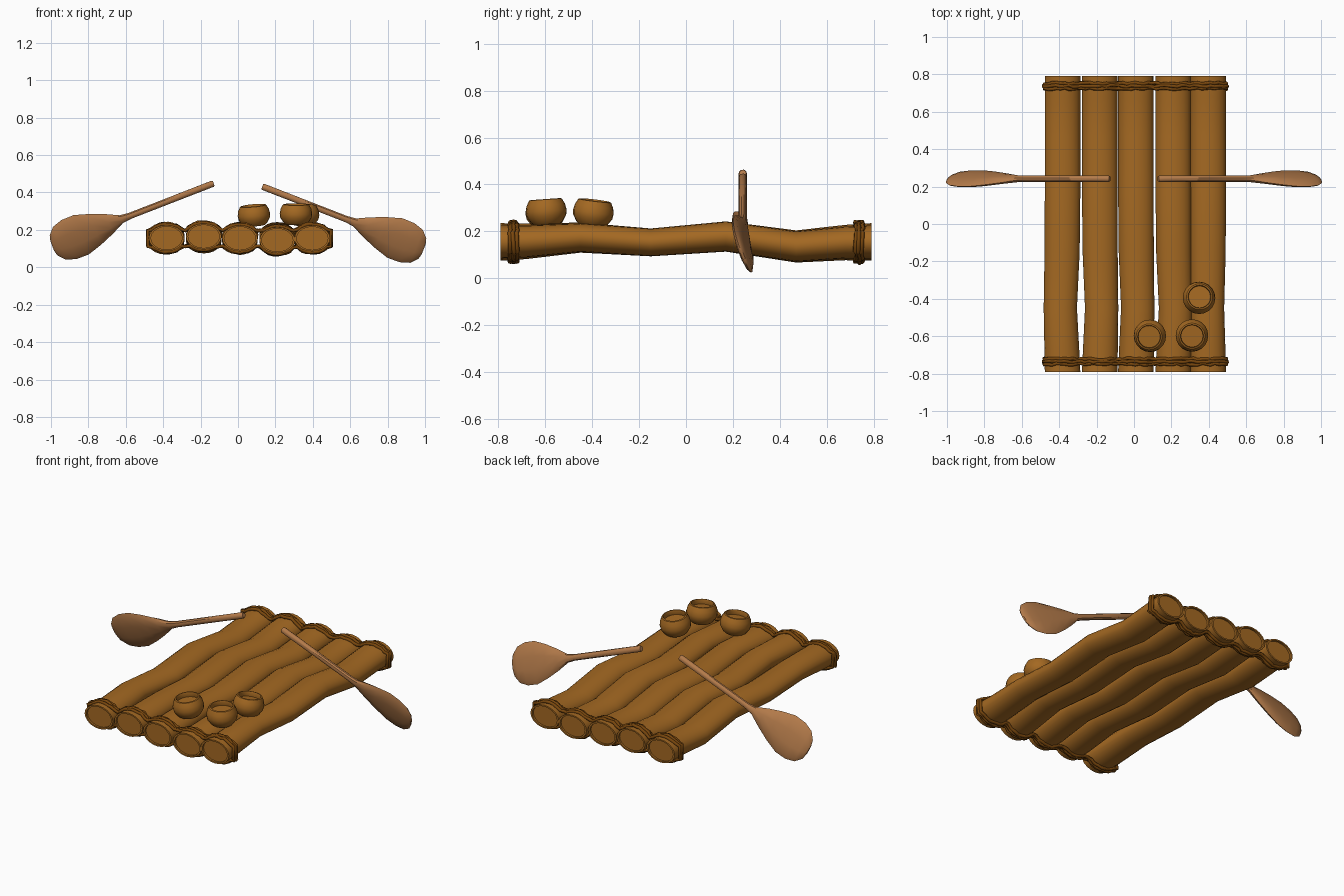
import bpy, bmesh, math, random
from mathutils import Vector, Matrix

random.seed(4)
if "Cube" in bpy.data.objects:
    bpy.data.objects.remove(bpy.data.objects["Cube"])


def material(name, rgb):
    m = bpy.data.materials.new(name)
    m.use_nodes = True
    m.diffuse_color = (*rgb, 1)
    m.node_tree.nodes["Principled BSDF"].inputs["Base Color"].default_value = (*rgb, 1)
    return m


LOG = material("log brown", (0.37, 0.14, 0.016))
ROPE = material("rope dark brown", (0.19, 0.062, 0.004))
TAN = material("paddle tan", (0.45, 0.195, 0.068))


def loft(name, rings, mat, angle=35):
    """Skin a list of point rings and cap both ends."""
    bm = bmesh.new()
    loops = [[bm.verts.new(p) for p in ring] for ring in rings]
    n = len(loops[0])
    for a, b in zip(loops, loops[1:]):
        for i in range(n):
            j = (i + 1) % n
            bm.faces.new((a[i], a[j], b[j], b[i]))
    bm.faces.new(loops[0][::-1])
    bm.faces.new(loops[-1])
    bmesh.ops.recalc_face_normals(bm, faces=bm.faces)
    mesh = bpy.data.meshes.new(name)
    bm.to_mesh(mesh)
    bm.free()
    obj = bpy.data.objects.new(name, mesh)
    bpy.context.collection.objects.link(obj)
    mesh.materials.append(mat)
    bpy.ops.object.select_all(action="DESELECT")
    obj.select_set(True)
    bpy.context.view_layer.objects.active = obj
    bpy.ops.object.shade_smooth_by_angle(angle=math.radians(angle))
    return obj


def ellipse(center, u, v, n):
    """Ring of points around center with half axes u and v."""
    return [center + u * math.cos(t) + v * math.sin(t)
            for t in (2 * math.pi * i / n for i in range(n))]


X, Y, Z = Vector((1, 0, 0)), Vector((0, 1, 0)), Vector((0, 0, 1))

# Wavy logs: y, centre height, half height, sideways bend factor
STATIONS = [(-0.79, 0.153, 0.07, 0), (-0.68, 0.156, 0.068, 0.3), (-0.45, 0.173, 0.061, 1),
            (-0.15, 0.153, 0.059, 0.2), (0.17, 0.178, 0.064, 0), (0.47, 0.135, 0.065, 0),
            (0.68, 0.151, 0.068, 0), (0.79, 0.153, 0.07, 0)]
# Each log: x, height offset at the ends, sideways bend
LOGS = [(-0.382, 0.003, -0.012), (-0.183, 0.012, 0.01), (0.01, 0.002, 0.01),
        (0.21, -0.008, 0.012), (0.397, 0.002, -0.004)]
HALF_WIDTH = 0.095

for k, (x, dz, bend) in enumerate(LOGS):
    rings = []
    for y, z, rz, f in STATIONS:
        lift = dz * (abs(y) / 0.79) ** 2
        c = Vector((x + bend * f, y, z + lift))
        body = ellipse(c, X * (HALF_WIDTH - 0.006 * f), Z * rz, 20)
        if abs(y) > 0.75:
            # Rim and shallow recess on the cut end
            side = math.copysign(1, y)
            rim = ellipse(c, X * HALF_WIDTH * 0.88, Z * rz * 0.88, 20)
            dish = [p - Y * side * 0.012 for p in rim]
            rings += [dish, rim, body] if side < 0 else [body, rim, dish]
        else:
            rings.append(body)
    loft(f"log_{k + 1}", rings, LOG)


# Rope lashings follow the outline of the row of logs
def outline(x, sign, grow):
    best = 0.155 + sign * 0.042
    for lx, dz, _ in LOGS:
        d = (x - lx) / (HALF_WIDTH + grow)
        if abs(d) < 1:
            z = 0.153 + dz + sign * (0.07 + grow) * math.sqrt(1 - d * d)
            best = max(best, z) if sign > 0 else min(best, z)
    return best


def rope(name, y, grow):
    left, right = LOGS[0][0] - HALF_WIDTH - grow, LOGS[-1][0] + HALF_WIDTH + grow
    steps = 44
    xs = [left + (right - left) * i / steps for i in range(steps + 1)]
    path = [(x, outline(x, 1, grow)) for x in xs] + [(x, outline(x, -1, grow)) for x in xs[::-1]]
    curve = bpy.data.curves.new(name, "CURVE")
    curve.dimensions = "3D"
    curve.bevel_depth = 0.0095
    curve.bevel_resolution = 1
    spline = curve.splines.new("POLY")
    spline.points.add(len(path) - 1)
    spline.use_cyclic_u = True
    for p, (x, z) in zip(spline.points, path):
        p.co = (x, y + random.uniform(-0.005, 0.005), z + random.uniform(-0.003, 0.003), 1)
    curve.materials.append(ROPE)
    bpy.context.collection.objects.link(bpy.data.objects.new(name, curve))


for label, y in (("front", -0.736), ("back", 0.738)):
    for k in range(3):
        rope(f"{label}_rope_{k + 1}", y + (k - 1) * 0.013, 0.004 + 0.004 * (k % 2))

# Paddles: distance along the shaft, half width, half thickness
PADDLE = [(0, 0.014, 0.014), (0.006, 0.018, 0.018), (0.3, 0.018, 0.017), (0.48, 0.018, 0.017),
          (0.53, 0.024, 0.018), (0.6, 0.06, 0.02), (0.68, 0.094, 0.022), (0.76, 0.12, 0.022),
          (0.83, 0.119, 0.021), (0.885, 0.1, 0.018), (0.918, 0.062, 0.012), (0.926, 0.03, 0.006)]
for label, s, top in (("left", 1, 0.432), ("right", -1, 0.449)):
    axis = Vector((0.932 * s, 0, -0.362))
    across = Vector((0.362 * s, 0, 0.932))
    tilt = math.radians(20)
    wide = across * math.cos(tilt) - Y * math.sin(tilt)
    thick = across * math.sin(tilt) + Y * math.cos(tilt)
    start = Vector((0.13 * s, 0.242, top))
    loft(f"{label}_paddle",
         [ellipse(start + axis * u, wide * w, thick * t, 10) for u, w, t in PADDLE], TAN)

# Bowls: radius and height, ending inside the rim
BOWL = [(0.056, 0), (0.066, 0.008), (0.084, 0.036), (0.087, 0.058), (0.082, 0.083),
        (0.07, 0.106), (0.062, 0.108), (0.059, 0.1), (0.062, 0.078)]
for k, (x, y, z, ax, ay) in enumerate([(0.09, -0.592, 0.224, 6, -5), (0.31, -0.592, 0.23, 4, 0),
                                       (0.345, -0.402, 0.226, -7, 3)]):
    bowl = loft(f"bowl_{k + 1}", [ellipse(Z * h, X * r, Y * r, 20) for r, h in BOWL], LOG)
    bowl.matrix_world = (Matrix.Translation((x, y, z)) @ Matrix.Rotation(math.radians(ax), 4, "X")
                         @ Matrix.Rotation(math.radians(ay), 4, "Y"))
